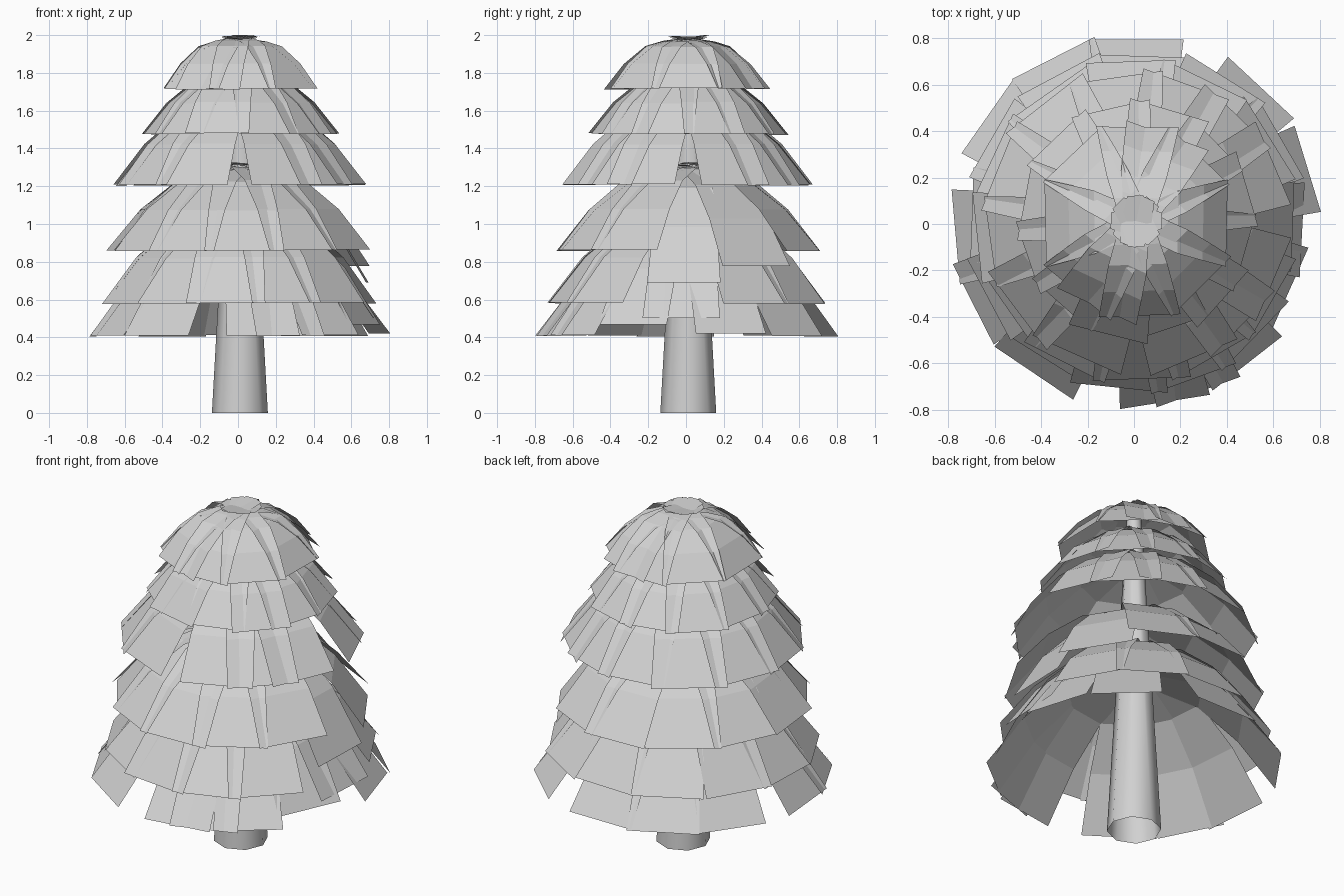
import bpy, bmesh, math, random
from mathutils import Matrix, Vector

random.seed(4)
cube = bpy.data.objects.get("Cube")
if cube:
    bpy.data.objects.remove(cube, do_unlink=True)

GREY = (0.64, 0.64, 0.64, 1)
mat = bpy.data.materials.new("plain_grey")
mat.use_nodes = True
mat.diffuse_color = GREY
mat.node_tree.nodes["Principled BSDF"].inputs["Base Color"].default_value = GREY
CENTRE = Vector((0.01, 0.012, 0))


def make_object(name, bm):
    mesh = bpy.data.meshes.new(name)
    bm.to_mesh(mesh)
    bm.free()
    mesh.materials.append(mat)
    obj = bpy.data.objects.new(name, mesh)
    bpy.context.collection.objects.link(obj)
    return obj


# Drooping branch card: share of reach, share of drop, share of width
BEND = [(0.46, 0.2, 0.72), (0.74, 0.53, 0.87), (1, 1, 1)]


def add_card(bm, angle, reach, top, bottom, width):
    """One bent strip whose inner end rises past the trunk axis, then hangs outwards."""
    rows = [(-0.11, top, 0.07), (0.1, top - 0.03, 0.2)]
    rows += [(reach * r, top + (bottom - top) * d, width * w) for r, d, w in BEND]
    turn = Matrix.Rotation(math.radians(angle), 3, 'Z')
    previous = None
    for r, z, w in rows:
        pair = [bm.verts.new(turn @ Vector((r, side * w / 2, z)) + CENTRE)
                for side in (-1, 1)]
        if previous:
            bm.faces.new((previous[0], pair[0], pair[1], previous[1]))
        previous = pair


def even_ring(count, start):
    """Cards around the trunk with a little irregularity."""
    return [(start + i * 360 / count + (random.uniform(-4, 4) if i else 0), 0)
            for i in range(count)]


# Irregular rings as (angle, lift): gaps in the bottom and fourth, low cards elsewhere
bottom_ring = [(a, 0) for a in (47, 90, 117, 145, 185, 207, 236, 279, 290, 308)]
bottom_ring += [(17, 0.01)]
second_ring = [(a, 0) for a in (30, 58, 88, 118, 150, 178, 208, 238, 264, 290, 316)]
second_ring += [(357, -0.08), (336, -0.11)]
third_ring = [(a, 0) for a in (64, 92, 125, 155, 186, 215, 243, 272, 300, 330)]
third_ring += [(358, -0.17), (32, -0.08)]
fourth_ring = [(a, 0) for a in (23, 46, 70, 98, 128, 158, 188, 217, 246, 293, 316, 337)]
top_ring = even_ring(8, 272) + [(245, 0), (70, 0)]

# Name, cards, reach, top height, bottom height, card width
TIERS = [
    ("branch_tier_bottom", bottom_ring, 0.782, 0.99, 0.408, 0.39),
    ("branch_tier_second", second_ring, 0.718, 1.1, 0.578, 0.40),
    ("branch_tier_third", third_ring, 0.68, 1.325, 0.86, 0.40),
    ("branch_tier_fourth", fourth_ring, 0.635, 1.67, 1.205, 0.40),
    ("branch_tier_fifth", even_ring(12, 256), 0.493, 1.83, 1.475, 0.34),
    ("branch_tier_top", top_ring, 0.4, 2.0, 1.715, 0.36),
]
for name, ring, reach, top, bottom, width in TIERS:
    bm = bmesh.new()
    for i, (angle, lift) in enumerate(ring):
        add_card(bm, angle, reach + random.uniform(-0.01, 0.01),
                 top - 0.012 * (i % 4) / 3, bottom + lift + random.uniform(-0.004, 0.006),
                 width * random.uniform(0.97, 1.06))
    make_object(name, bm)

# Tapered trunk, open at both ends
bm = bmesh.new()
height = 1.95
bmesh.ops.create_cone(bm, cap_ends=False, segments=8, radius1=0.148, radius2=0.04,
                      depth=height,
                      matrix=Matrix.Translation(CENTRE + Vector((0, 0, height / 2))))
trunk = make_object("trunk", bm)
bpy.ops.object.select_all(action='DESELECT')
trunk.select_set(True)
bpy.context.view_layer.objects.active = trunk
bpy.ops.object.shade_smooth_by_angle(angle=math.radians(50))
